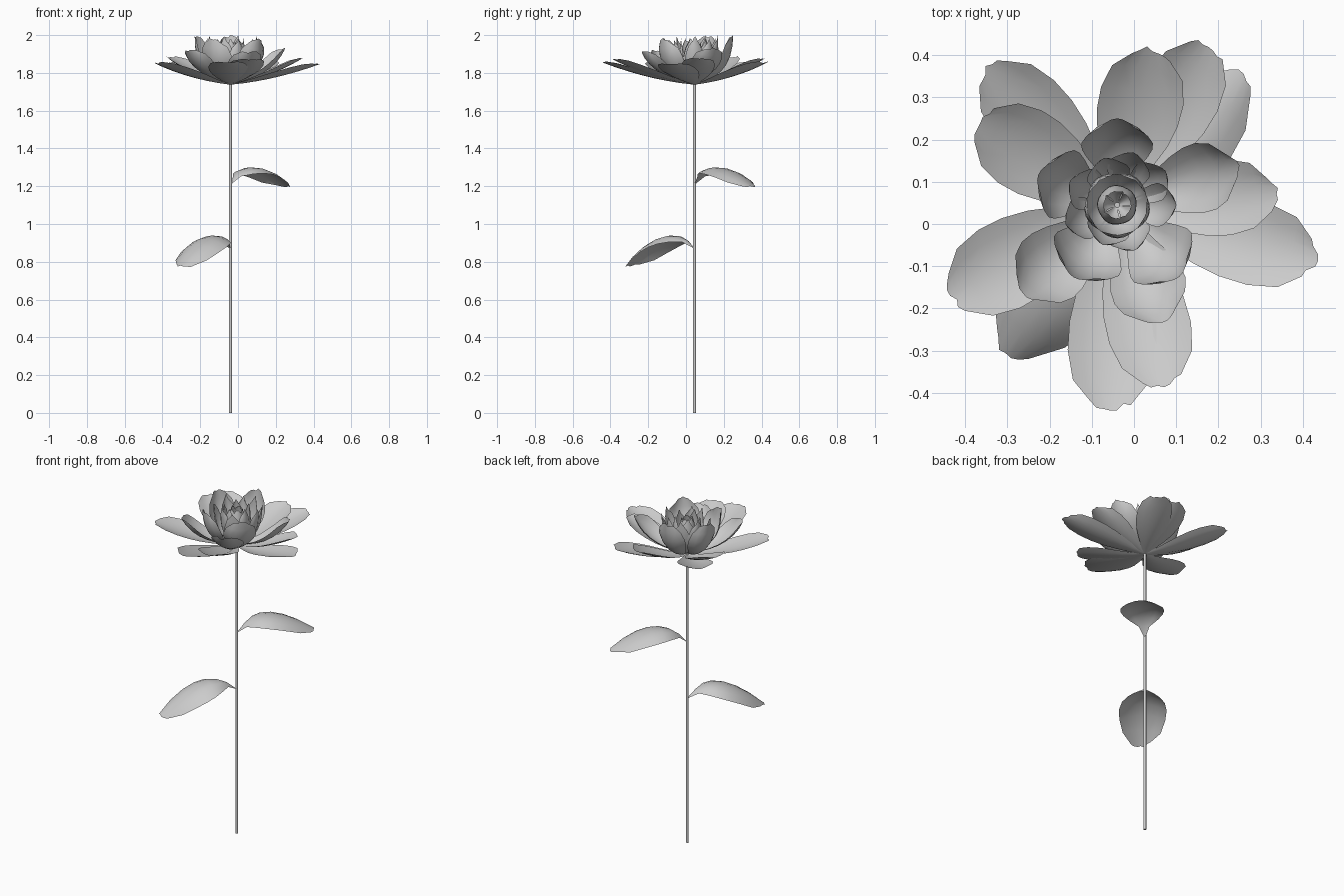
import bpy, math, random
from mathutils import Vector

if "Cube" in bpy.data.objects:
    bpy.data.objects.remove(bpy.data.objects["Cube"])

random.seed(4)
CX, CY, BASE = -0.04, 0.045, 1.738     # stem axis and flower base height

grey = bpy.data.materials.new("light grey")
grey.diffuse_color = (0.6, 0.6, 0.6, 1)
grey.use_nodes = True
grey.node_tree.nodes["Principled BSDF"].inputs["Base Color"].default_value = grey.diffuse_color

PETAL_W = [0.12, 0.36, 0.62, 0.85, 0.98, 1.0, 0.86, 0.46]
POINT_W = [0.25, 0.5, 0.75, 0.92, 1.0, 0.9, 0.62, 0.12]
LEAF_W = [0.04, 0.24, 0.66, 0.90, 1.0, 0.97, 0.80, 0.40]
COLS = [-1, -0.66, -0.33, 0, 0.33, 0.66, 1]


def blade(name, angle, p0, p1, p2, width, cup, widths=PETAL_W, jag=0.035):
    """Curved sheet along a quadratic (radius, height) curve, turned about the stem."""
    p0, p1, p2 = Vector(p0), Vector(p1), Vector(p2)
    a = math.radians(angle)
    out, side = Vector((math.cos(a), math.sin(a), 0)), Vector((-math.sin(a), math.cos(a), 0))
    up = Vector((0, 0, 1))
    n = len(widths) - 1
    verts, faces = [], []
    for i, w in enumerate(widths):
        for u in COLS:
            t = i / n
            if i == n:                                  # ragged tip
                t -= random.uniform(0, jag) + 0.03 * u * u
            c = p0 * (1 - t) ** 2 + p1 * 2 * t * (1 - t) + p2 * t * t
            d = ((p1 - p0) * (1 - t) + (p2 - p1) * t).normalized()
            lift = cup * u * u * w
            r, z = c.x - d.y * lift, c.y + d.x * lift
            verts.append(Vector((CX, CY, 0)) + out * r + side * (u * w * width / 2) + up * z)
    k = len(COLS)
    for i in range(n):
        for j in range(k - 1):
            q = i * k + j
            faces.append((q, q + k, q + k + 1, q + 1))
    me = bpy.data.meshes.new(name)
    me.from_pydata(verts, [], faces)
    me.materials.append(grey)
    for p in me.polygons:
        p.use_smooth = True
    ob = bpy.data.objects.new(name, me)
    bpy.context.collection.objects.link(ob)
    return ob


def petal(name, angle, reach, rise, width, cup, bulge, sag, z=BASE, widths=PETAL_W):
    """bulge and sag place the middle control point as fractions of reach and rise."""
    blade(name, angle, (0.006, z), (reach * bulge, z + rise * sag), (reach, z + rise),
          width, cup, widths)


# stem
bpy.ops.mesh.primitive_cylinder_add(vertices=8, radius=0.008, depth=1.75, location=(CX, CY, 0.875))
stem = bpy.context.object
stem.name = "stem"
stem.data.materials.append(grey)
bpy.ops.object.shade_smooth_by_angle(angle=math.radians(60))

# leaves
blade("upper_leaf", 46, (0.005, 1.215), (0.13, 1.395), (0.435, 1.195), 0.24, -0.035, LEAF_W)
blade("lower_leaf", 233, (0.005, 0.875), (0.16, 1.045), (0.45, 0.77), 0.26, -0.05, LEAF_W)

# wide outer petals: angle, reach, rise, width
outer = [(60, 0.445, 0.12, 0.19), (77, 0.385, 0.14, 0.20), (133.5, 0.455, 0.12, 0.19),
         (149, 0.39, 0.15, 0.20), (208.5, 0.455, 0.115, 0.21), (268, 0.495, 0.12, 0.21),
         (284.5, 0.45, 0.135, 0.20), (-15.5, 0.495, 0.11, 0.20), (4, 0.385, 0.14, 0.18)]
for i, (a, r, h, w) in enumerate(outer):
    petal(f"outer_petal_{i + 1}", a, r, h, w, 0.025, 0.5, 0.2)

# half-open middle petals
middle = [(18, 0.305, 0.19, 0.165), (223, 0.31, 0.18, 0.18), (291, 0.30, 0.17, 0.18)]
for i, (a, r, h, w) in enumerate(middle):
    petal(f"middle_petal_{i + 1}", a, r, h, w, 0.04, 0.75, 0.15, BASE + 0.006)

# upright cup petals
cup_ring = [(90, 0.205, 0.255, 0.17), (159, 0.20, 0.25, 0.17), (239, 0.20, 0.24, 0.18),
            (311, 0.225, 0.235, 0.18)]
for i, (a, r, h, w) in enumerate(cup_ring):
    petal(f"cup_petal_{i + 1}", a, r, h, w, 0.045, 1.0, 0.1, BASE + 0.01)

# pointed inner ring: angle, reach
inner = [(72, 0.13), (35, 0.14), (0, 0.14), (292, 0.115), (250, 0.10), (201, 0.13),
         (153, 0.125), (106, 0.115)]
for i, (a, r) in enumerate(inner):
    petal(f"inner_petal_{i + 1}", a, r, 0.25 - 0.015 * (i % 2), 0.105, 0.025, 1.05, 0.12,
          BASE + 0.012, POINT_W)

# small heart petals around the bud
for i in range(5):
    petal(f"heart_petal_{i + 1}", 55 + i * 72, 0.07, 0.235, 0.09, 0.02, 1.5, 0.2,
          BASE + 0.014, POINT_W)

# closed bud in the centre
for i in range(5):
    petal(f"bud_petal_{i + 1}", 30 + i * 72, 0.03, 0.215, 0.065, 0.015, 2.5, 0.3, BASE + 0.014)
